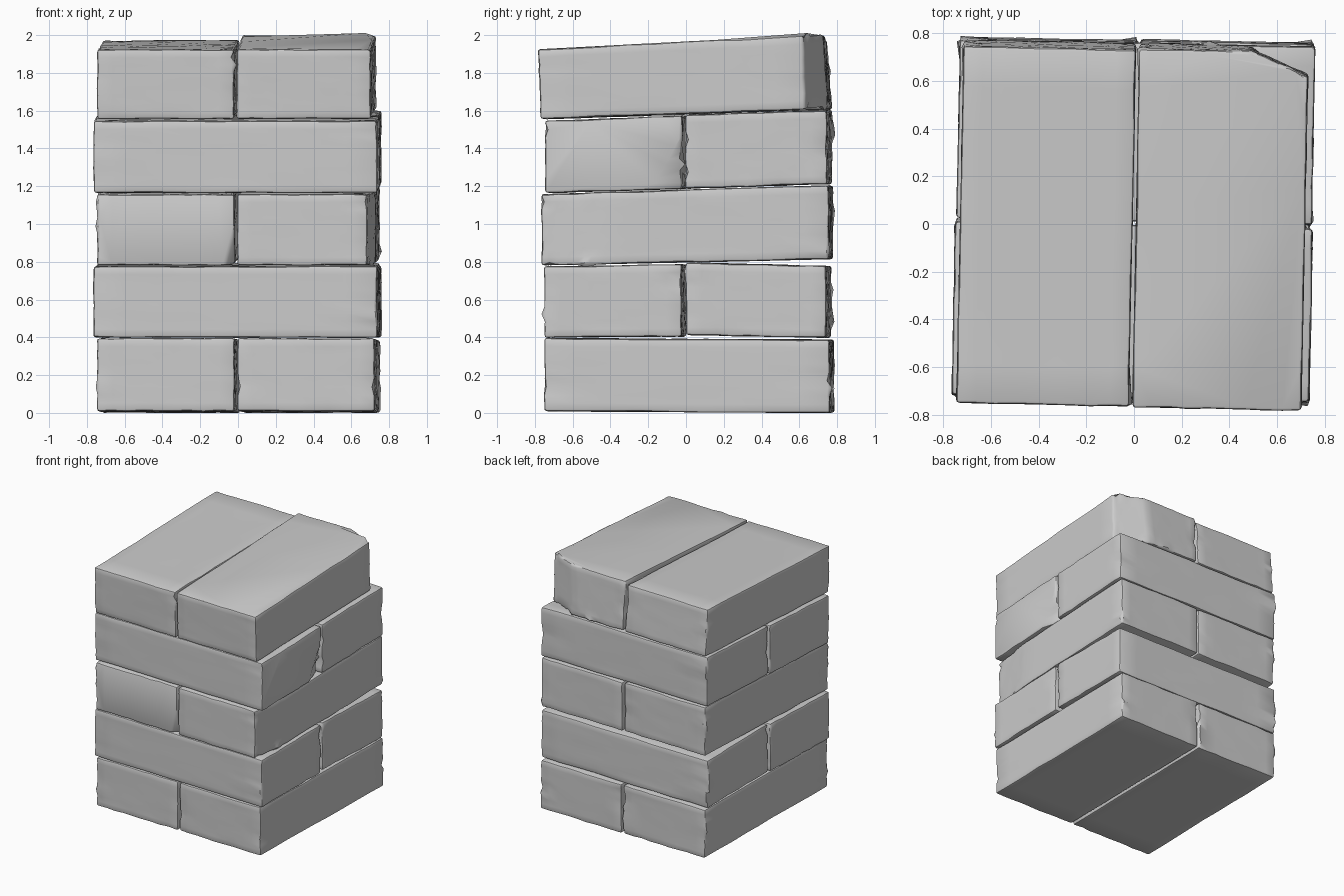
import bpy, bmesh, math, random
from mathutils import Vector

if "Cube" in bpy.data.objects:
    bpy.data.objects.remove(bpy.data.objects["Cube"])

random.seed(4)
SKEW = 0.02  # each course is turned very slightly about z


def brick(name, x, y, z, lean=(0, 0), chips=()):
    """x, y: ranges; z: bottom front/back, top front/back; lean: y shift of top front/back;
    chips: three points per broken-off corner plane."""
    bm = bmesh.new()
    bmesh.ops.create_cube(bm, size=1)
    for v in bm.verts:
        i, j, k = (int(c > 0) for c in v.co)
        px, py = x[i], y[j] + (lean[j] if k else 0)
        v.co = (px + SKEW * py, py - SKEW * px, z[2 * k + j])
    centre = sum((v.co for v in bm.verts), Vector()) / 8

    # broken corners
    for a, b, c in chips:
        a, b, c = Vector(a), Vector(b), Vector(c)
        n = (b - a).cross(c - a).normalized()
        if n.dot(centre - a) > 0:
            n = -n
        geom = bm.verts[:] + bm.edges[:] + bm.faces[:]
        cut = bmesh.ops.bisect_plane(bm, geom=geom, plane_co=a, plane_no=n, clear_outer=True)
        rim = [e for e in cut["geom_cut"] if isinstance(e, bmesh.types.BMEdge)]
        bmesh.ops.contextual_create(bm, geom=rim)
    bmesh.ops.recalc_face_normals(bm, faces=bm.faces[:])

    # slightly uneven edges and faces
    long_edges = [e for e in bm.edges if e.calc_length() > 0.25]
    bmesh.ops.subdivide_edges(bm, edges=long_edges, cuts=8, use_grid_fill=True)
    sharp = [e for e in bm.edges if len(e.link_faces) == 2 and e.calc_face_angle(0) > 0.35]
    rim_verts = {v for e in sharp for v in e.verts}
    for v in bm.verts:
        r = 0.003 if v in rim_verts else 0.001
        v.co += Vector([random.uniform(-r, r) for _ in range(3)])

    # worn, rounded arrises
    sharp = [e for e in bm.edges if len(e.link_faces) == 2 and e.calc_face_angle(0) > 0.6]
    bmesh.ops.bevel(bm, geom=sharp, offset=0.013, segments=2, profile=0.5,
                    affect='EDGES', clamp_overlap=True)
    for v in bm.verts:
        v.co.z = max(v.co.z, 0)
    mesh = bpy.data.meshes.new(name)
    bm.to_mesh(mesh)
    bm.free()
    ob = bpy.data.objects.new(name, mesh)
    bpy.context.collection.objects.link(ob)
    bpy.ops.object.select_all(action='DESELECT')
    ob.select_set(True)
    bpy.context.view_layer.objects.active = ob
    bpy.ops.object.shade_smooth_by_angle(angle=math.radians(35))


# course 1: two bricks running front to back
z1 = (0.010, 0.0, 0.395, 0.387)
brick("course1_left", (-0.73, -0.005), (-0.735, 0.77), z1)
brick("course1_right", (0.012, 0.737), (-0.735, 0.775), z1)

# course 2: two bricks running left to right
brick("course2_front", (-0.75, 0.75), (-0.735, -0.010), (0.40, 0.405, 0.775, 0.786))
brick("course2_back", (-0.745, 0.745), (0.015, 0.755), (0.412, 0.398, 0.795, 0.777))

# course 3: front to back, rising towards the back, with broken front corners
z3 = (0.782, 0.815, 1.157, 1.203)
brick("course3_left", (-0.73, -0.005), (-0.745, 0.765), z3,
      chips=[((-0.08, -0.75, 0.78), (-0.02, -0.75, 1.0), (-0.02, -0.70, 0.78))])
brick("course3_right", (0.01, 0.735), (-0.75, 0.77), z3,
      chips=[((0.728, -0.42, 0.79), (0.728, -0.40, 1.16), (0.685, -0.76, 0.78))])

# course 4: left to right, with a gouge by the joint on the right
brick("course4_front", (-0.75, 0.75), (-0.73, -0.005), (1.165, 1.187, 1.545, 1.574),
      chips=[((0.75, -0.19, 1.18), (0.75, -0.03, 1.46), (0.70, -0.02, 1.18))])
brick("course4_back", (-0.745, 0.745), (0.012, 0.76), (1.188, 1.212, 1.578, 1.602))

# course 5: sloping top bricks, back right corner knocked off
brick("course5_left", (-0.73, -0.007), (-0.755, 0.76), (1.555, 1.606, 1.922, 1.972), (-0.012, -0.03))
brick("course5_right", (0.008, 0.718), (-0.755, 0.76), (1.557, 1.612, 1.925, 2.0), (-0.015, -0.025),
      chips=[((0.50, 0.735, 1.6), (0.50, 0.725, 2.0), (0.74, 0.62, 1.8))])
